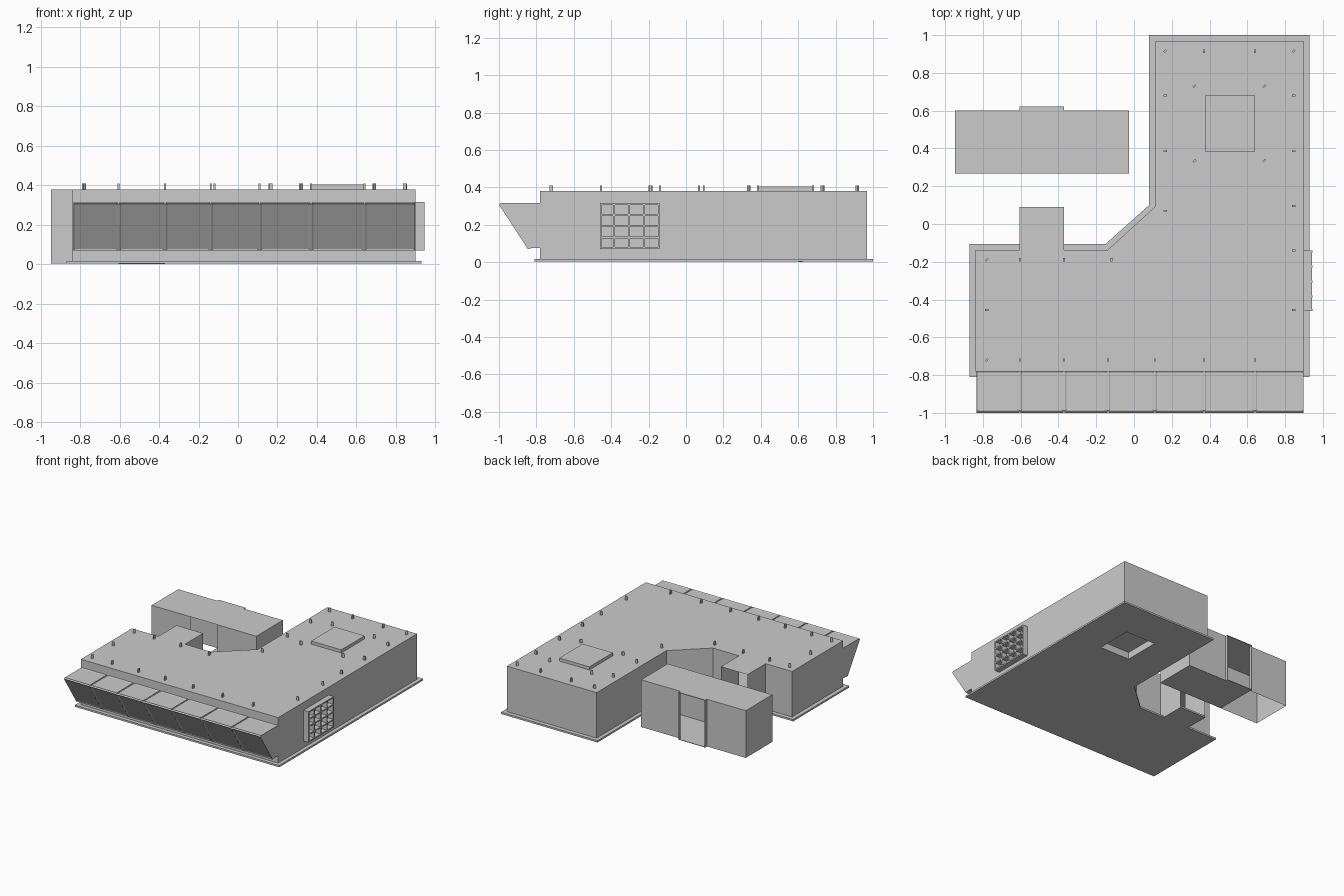
import bpy, bmesh, math
from mathutils import Matrix

if "Cube" in bpy.data.objects:
    bpy.data.objects.remove(bpy.data.objects["Cube"])


def make(name, bm):
    me = bpy.data.meshes.new(name)
    bm.to_mesh(me)
    bm.free()
    ob = bpy.data.objects.new(name, me)
    bpy.context.collection.objects.link(ob)
    return ob


def add_box(bm, x0, x1, y0, y1, z0, z1, angle=0):
    m = (Matrix.Translation(((x0 + x1) / 2, (y0 + y1) / 2, (z0 + z1) / 2))
         @ Matrix.Rotation(angle, 4, 'Z')
         @ Matrix.Diagonal((x1 - x0, y1 - y0, z1 - z0, 1)))
    return bmesh.ops.create_cube(bm, size=1, matrix=m)["verts"]


def box(name, *dims):
    bm = bmesh.new()
    add_box(bm, *dims)
    return make(name, bm)


def extrude_outline(pts, z0, z1):
    """Counter-clockwise outline raised into a prism."""
    bm = bmesh.new()
    low = [bm.verts.new((x, y, z0)) for x, y in pts]
    top = [bm.verts.new((x, y, z1)) for x, y in pts]
    bm.faces.new(low[::-1])
    bm.faces.new(top)
    for i in range(len(pts)):
        j = (i + 1) % len(pts)
        bm.faces.new((low[i], low[j], top[j], top[i]))
    bm.normal_update()
    return bm


def drop_faces(bm, test):
    doomed = [f for f in bm.faces if test(f.calc_center_median(), f.normal)]
    bmesh.ops.delete(bm, geom=doomed, context='FACES')


WX0, WX1 = -0.605, -0.37        # link corridor sides
ROOF = 0.38

# Floor slab with a hatch pit in the underside
slab = make("floor_slab", extrude_outline(
    [(-.87, -.81), (.93, -.81), (.93, 1), (.08, 1), (.08, .10),
     (-.15, -.105), (-.87, -.105)], 0.004, 0.018))
cutter = box("pit_cutter", .375, .64, .385, .68, -.1, .1)
cutter.hide_render = True
cutter.hide_viewport = True
cutter.display_type = 'WIRE'
mod = slab.modifiers.new("pit", 'BOOLEAN')
mod.object = cutter
mod.solver = 'EXACT'
bm = bmesh.new()
add_box(bm, .375, .64, .385, .68, 0.004, .06)
bm.normal_update()
drop_faces(bm, lambda c, n: n.z < -.5)
bmesh.ops.reverse_faces(bm, faces=bm.faces[:])
make("floor_hatch_pit", bm)
box("corridor_floor", WX0, WX1, -.105, .09, 0.004, .018)

# Main hall shell, open at the end of the corridor stub
bm = extrude_outline(
    [(-.838, -.78), (.9, -.78), (.9, .967), (.11, .967), (.11, .09),
     (-.14, -.138), (WX1, -.138), (WX1, .09), (WX0, .09), (WX0, -.138),
     (-.838, -.138)], 0.018, ROOF)
drop_faces(bm, lambda c, n: n.z < -.5 or
           (n.y > .9 and WX0 < c.x < WX1 and c.y > .05))
make("main_hall", bm)

# Row of sloped window bays along the front
edges = [-.838, -.605, -.37, -.138, .11, .37, .64, .902]
profile = [(-.78, .316), (-.99, .316), (-1.0, .308), (-.845, .07),
           (-.825, .076), (-.78, .076)]
bm = bmesh.new()
for a, b in zip(edges, edges[1:]):
    ends = [[bm.verts.new((x, y, z)) for y, z in profile]
            for x in (a + .005, b - .005)]
    caps = [bm.faces.new(ends[0]), bm.faces.new(ends[1][::-1])]
    sides = []
    for i in range(len(profile)):
        j = (i + 1) % len(profile)
        sides.append(bm.faces.new((ends[0][j], ends[0][i],
                                   ends[1][i], ends[1][j])))
    bmesh.ops.recalc_face_normals(bm, faces=caps + sides)
    bmesh.ops.inset_individual(bm, faces=[sides[0], sides[2]],
                               thickness=.01, depth=-.004)
make("window_bays", bm)

# Mullion cores filling the slits between bays
bm = bmesh.new()
for x in edges[1:-1]:
    ends = [[bm.verts.new((x + s * .006, y * .985 - .012, z * .98 + .002))
             for y, z in profile] for s in (-1, 1)]
    faces = [bm.faces.new(ends[0]), bm.faces.new(ends[1][::-1])]
    for i in range(len(profile)):
        j = (i + 1) % len(profile)
        faces.append(bm.faces.new((ends[0][j], ends[0][i],
                                   ends[1][i], ends[1][j])))
    bmesh.ops.recalc_face_normals(bm, faces=faces)
make("bay_mullions", bm)

# Lattice window on the right wall
ys, zs = [-.456, -.384, -.304, -.224, -.146], [.076, .133, .195, .253, .312]
bm = bmesh.new()
for y in ys:
    add_box(bm, .9, .944, y - .005, y + .005, .071, .317)
for z in zs:
    add_box(bm, .9, .943, -.461, -.141, z - .005, z + .005)
make("side_lattice_window", bm)

# Roof hatch and roof studs
box("roof_hatch", .375, .64, .385, .68, ROOF, .405)
straight = ([(x, .915) for x in (.37, .64)]
            + [(.165, y) for y in (.68, .385, .07)]
            + [(.845, y) for y in (.68, .385, .095, -.14, -.455)]
            + [(x, -.19) for x in (-.605, -.37, -.12)]
            + [(x, -.72) for x in edges[1:-1]] + [(-.78, -.455)])
diagonal = [(.165, .915), (.845, .915), (.32, .73), (.69, .73),
            (.32, .335), (.69, .335), (-.78, -.19), (-.78, -.72)]
bm = bmesh.new()
for pts, turned in ((straight, False), (diagonal, True)):
    for x, y in pts:
        along_x = abs(x - .165) < .01 or abs(x - .845) < .01 or y == -.455
        ang = math.radians(45) if turned else (0 if along_x else math.pi / 2)
        add_box(bm, x - .009, x + .009, y - .005, y + .005, ROOF, .41, ang)
make("roof_studs", bm)

# Separate annex: thin shell with a passage through it
bm = bmesh.new()


def wall(x0, y0, x1, y1):
    bm.faces.new([bm.verts.new(p) for p in (
        (x0, y0, .004), (x1, y1, .004), (x1, y1, ROOF), (x0, y0, ROOF))])


def sheet(x0, x1, y0, y1, z):
    bm.faces.new([bm.verts.new(p) for p in (
        (x0, y0, z), (x1, y0, z), (x1, y1, z), (x0, y1, z))])


L, R, F, B = -.948, -.026, .268, .602
wall(L, F, WX0, F)
wall(WX1, F, R, F)
wall(R, F, R, B)
wall(R, B, WX1, B)
wall(WX0, B, L, B)
wall(L, B, L, F)
sheet(L, R, F, B, ROOF)
sheet(WX0, R, F, B, .004)
bmesh.ops.remove_doubles(bm, verts=bm.verts[:], dist=.0005)
make("annex_shell", bm)

# Doorway surround on the annex back
bm = bmesh.new()
for x in (WX0, WX1 - .005):
    add_box(bm, x, x + .005, B, .622, .004, ROOF)
add_box(bm, WX0, WX1, B, .622, ROOF - .005, ROOF)
add_box(bm, WX0, WX1, B, .622, .002, .006)
make("annex_door_surround", bm)
